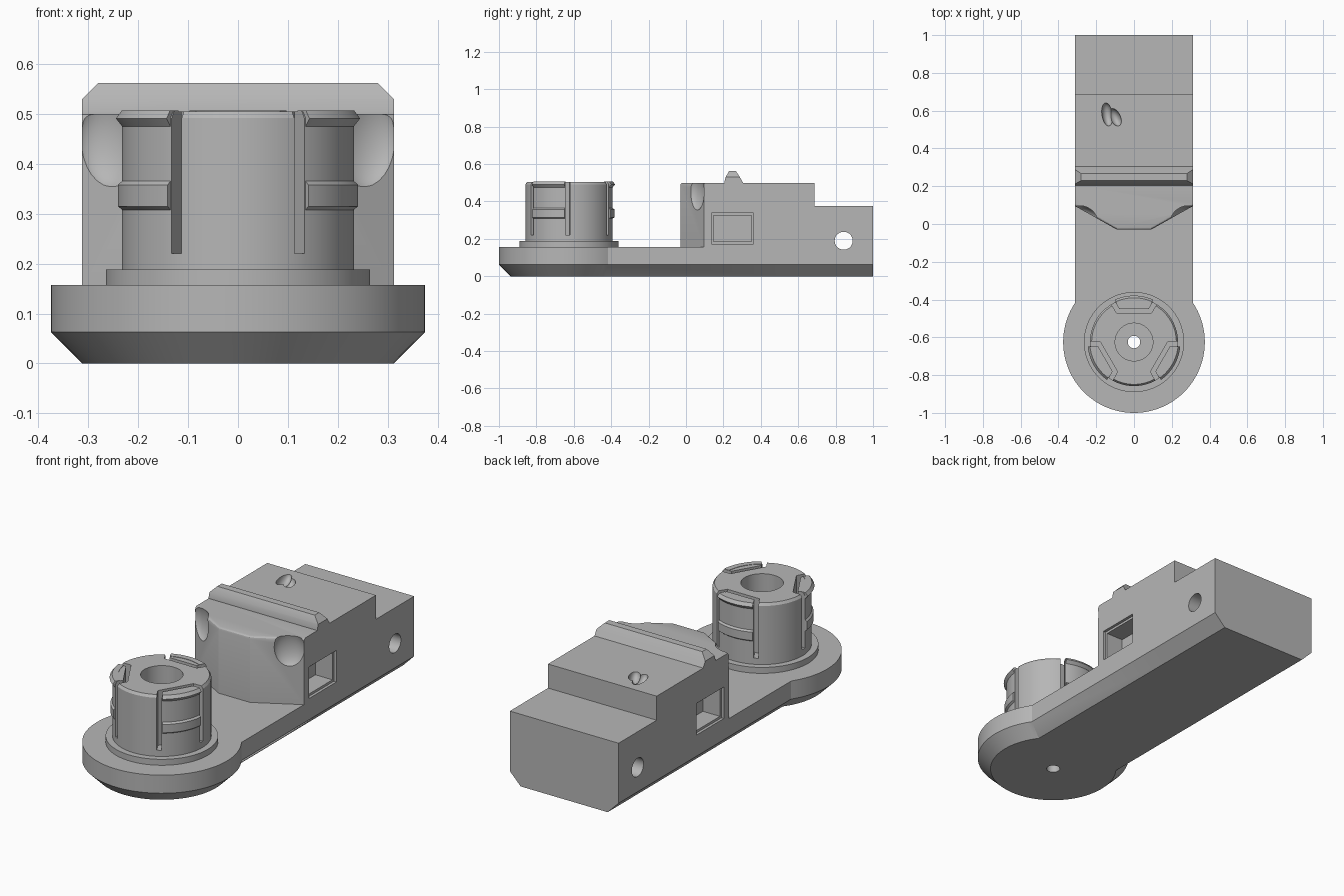
import bpy, bmesh, math
from mathutils import Matrix, Vector

if "Cube" in bpy.data.objects:
    bpy.data.objects.remove(bpy.data.objects["Cube"])

grey = bpy.data.materials.new("plain_grey")
grey.diffuse_color = (0.47, 0.47, 0.47, 1)
grey.use_nodes = True
grey.node_tree.nodes["Principled BSDF"].inputs["Base Color"].default_value = grey.diffuse_color
HUB = Vector((0, -0.625, 0))


def finish(bm, name):
    bmesh.ops.recalc_face_normals(bm, faces=bm.faces)
    me = bpy.data.meshes.new(name)
    bm.to_mesh(me)
    bm.free()
    me.materials.append(grey)
    ob = bpy.data.objects.new(name, me)
    bpy.context.collection.objects.link(ob)
    return ob


def prism(name, pts, a, b, axis="z", mat=None, bevel=None):
    """Extrude a 2D outline from a to b along an axis."""
    put = {"x": lambda p, t: (t, p[0], p[1]),
           "y": lambda p, t: (p[0], t, p[1]),
           "z": lambda p, t: (p[0], p[1], t)}[axis]
    bm = bmesh.new()
    lo = [bm.verts.new(put(p, a)) for p in pts]
    hi = [bm.verts.new(put(p, b)) for p in pts]
    bm.faces.new(lo)
    bm.faces.new(hi)
    n = len(pts)
    for i in range(n):
        j = (i + 1) % n
        bm.faces.new((lo[i], lo[j], hi[j], hi[i]))
    if bevel:
        edges = [e for e in bm.edges if bevel(e)]
        bmesh.ops.bevel(bm, geom=edges, offset=0.014, segments=3,
                        profile=0.5, affect="EDGES")
    if mat:
        bm.transform(mat)
    return finish(bm, name)


def lathe(name, prof, a0=0, a1=2 * math.pi, steps=96):
    """Revolve a closed (radius, z) profile about the hub axis."""
    full = a1 - a0 > 6.28
    bm = bmesh.new()
    rings = []
    for i in range(steps if full else steps + 1):
        a = a0 + (a1 - a0) * i / steps
        rings.append([bm.verts.new(HUB + Vector((r * math.cos(a), r * math.sin(a), z)))
                      for r, z in prof])
    n = len(prof)
    for i in range(steps):
        p, q = rings[i], rings[(i + 1) % len(rings)]
        for k in range(n):
            m = (k + 1) % n
            bm.faces.new((p[k], q[k], q[m], p[m]))
    if not full:
        bm.faces.new(rings[0])
        bm.faces.new(rings[-1])
    return finish(bm, name)


def ellipsoid(name, centre, scale, turn):
    bm = bmesh.new()
    bmesh.ops.create_uvsphere(bm, u_segments=32, v_segments=16, radius=1)
    bm.transform(Matrix.Translation(centre) @ Matrix.Rotation(turn, 4, "Z")
                 @ Matrix.Diagonal((*scale, 1)))
    return finish(bm, name)


def boolean(ob, other, op="DIFFERENCE"):
    mod = ob.modifiers.new("bool", "BOOLEAN")
    mod.operation, mod.solver, mod.object = op, "EXACT", other
    bpy.context.view_layer.objects.active = ob
    bpy.ops.object.modifier_apply(modifier=mod.name)
    bpy.data.objects.remove(other, do_unlink=True)


def rect(y0, y1, z0, z1):
    return [(y0, z0), (y1, z0), (y1, z1), (y0, z1)]


# Round base with flange and hub, bored through the middle
body = lathe("latch_body", [
    (0.033, 0), (0.312, 0), (0.375, 0.063), (0.375, 0.157), (0.265, 0.157),
    (0.265, 0.188), (0.233, 0.188), (0.233, 0.492), (0.224, 0.505),
    (0.1, 0.505), (0.1, 0.25), (0.033, 0.25)])

# Arm with chamfered underside, rear step, and tall block with angled front
W = 0.3125
section = lambda h: [(-0.25, 0), (0.25, 0), (W, 0.063), (W, h), (-W, h), (-W, 0.063)]
boolean(body, prism("arm", section(0.157), -0.46, 0.8, "y"), "UNION")
boolean(body, prism("rear", section(0.375), 0.6, 1.0, "y"), "UNION")
front_top = lambda e: all(v.co.z > 0.49 for v in e.verts) and all(v.co.y < 0.2 for v in e.verts)
block = prism("block", [(-W, 0.095), (-0.09, -0.03), (0.09, -0.03), (W, 0.095),
                        (W, 0.687), (-W, 0.687)], 0.1, 0.5, bevel=front_top)
boolean(body, block, "UNION")

# Ridge across the block, its ends chamfered
ridge = prism("ridge", [(0.205, 0.45), (0.205, 0.505), (0.212, 0.53), (0.23, 0.562),
                        (0.267, 0.562), (0.288, 0.53), (0.305, 0.5), (0.305, 0.45)],
              -W, W, "x")
for s in (-1, 1):
    boolean(ridge, prism("cut", [(s * 0.28, 0.562), (s * 0.4, 0.442), (s * 0.4, 0.7),
                                 (s * 0.28, 0.7)], 0.1, 0.4, "y"))
    # keep the ridge root inside the block
    boolean(ridge, prism("cut", rect(s * W - 0.02, s * W + 0.02, 0.4, 0.499), 0.1, 0.4, "y"))
boolean(body, ridge, "UNION")

# Side pockets with a stepped rim, and finger scoops
for s in (-1, 1):
    boolean(body, prism("cut", rect(0.135, 0.362, 0.173, 0.337), s * 0.298, s * 0.4, "x"))
    boolean(body, prism("cut", rect(0.147, 0.35, 0.185, 0.325), s * 0.2, s * 0.4, "x"))
    boolean(body, ellipsoid("cut", (s * 0.258, 0.05, 0.45), (0.075, 0.045, 0.1),
                            s * math.radians(30)))

# Pin hole through the rear
boolean(body, prism("cut", [(0.843 + 0.048 * math.cos(i * math.pi / 24),
                             0.19 + 0.048 * math.sin(i * math.pi / 24))
                            for i in range(48)], -0.5, 0.5, "x"))

# Heart-shaped dimple on top
for x, y, turn, ln in ((-0.142, 0.58, 0.15, 0.062), (-0.1, 0.565, 0.45, 0.05)):
    boolean(body, ellipsoid("cut", (x, y, 0.502), (0.028, ln, 0.04), turn))

# Slots that free three spring clips
t = math.tan(math.radians(31))
o = 0.0275
slot = [(-0.3 * t, 0.3), (-0.154 * t, 0.154), (0.154 * t, 0.154), (0.3 * t, 0.3),
        (0.3 * t - o, 0.3), (0.176 * t - o, 0.176), (o - 0.176 * t, 0.176), (o - 0.3 * t, 0.3)]
parts = [body]
for k in range(3):
    turn = Matrix.Translation(HUB) @ Matrix.Rotation(k * 2 * math.pi / 3, 4, "Z")
    boolean(body, prism("cut", slot, 0.22, 0.7, "z", turn))
    # Snap lip and mid band on each clip
    mid = math.pi / 2 + k * 2 * math.pi / 3
    half = math.radians(24.4)
    lip = [(0.205, 0.475), (0.233, 0.475), (0.246, 0.491), (0.234, 0.507), (0.205, 0.507)]
    band = [(0.22, 0.308), (0.233, 0.308), (0.242, 0.315), (0.242, 0.358),
            (0.233, 0.366), (0.22, 0.366)]
    parts += [lathe(f"clip_lip_{k + 1}", lip, mid - half, mid + half, 20),
              lathe(f"clip_band_{k + 1}", band, mid - half, mid + half, 20)]

# Smooth the round surfaces and keep the edges crisp
bpy.ops.object.select_all(action="DESELECT")
for ob in parts:
    ob.select_set(True)
bpy.context.view_layer.objects.active = body
bpy.ops.object.shade_smooth_by_angle(angle=math.radians(25))
